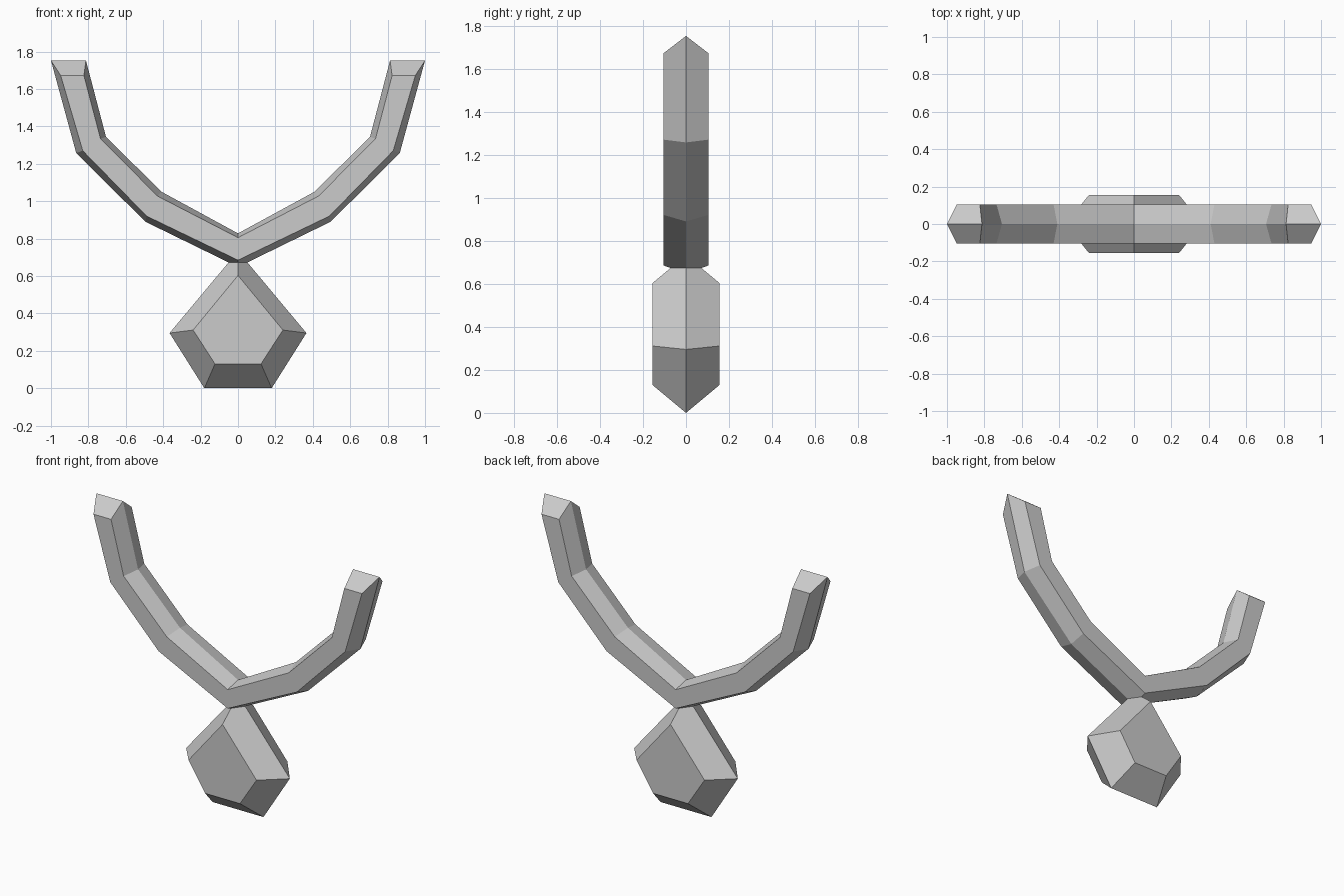
import bpy
import bmesh

cube = bpy.data.objects.get("Cube")
if cube:
    bpy.data.objects.remove(cube, do_unlink=True)

JOIN_Z = 0.673  # level where the band rests on the pendant

grey = bpy.data.materials.new("plain grey")
grey.use_nodes = True
colour = (0.6, 0.6, 0.6, 1)
grey.diffuse_color = colour
grey.node_tree.nodes["Principled BSDF"].inputs["Base Color"].default_value = colour


def mirrored(points):
    """Complete a half outline that starts on the centre line."""
    return [(-x, z) for x, z in reversed(points[1:])] + points


def finish(bm, name, cut_normal):
    """Trim flat at the join, close the cut and make a flat shaded object."""
    geom = bm.verts[:] + bm.edges[:] + bm.faces[:]
    bmesh.ops.bisect_plane(bm, geom=geom, plane_co=(0, 0, JOIN_Z),
                           plane_no=cut_normal, clear_outer=True)
    bmesh.ops.holes_fill(bm, edges=[e for e in bm.edges if e.is_boundary])
    bmesh.ops.recalc_face_normals(bm, faces=bm.faces[:])
    mesh = bpy.data.meshes.new(name)
    bm.to_mesh(mesh)
    bm.free()
    mesh.materials.append(grey)
    bpy.context.collection.objects.link(bpy.data.objects.new(name, mesh))


# Neck band: outer and inner ridges plus the edges of its flat front and back
outer_ridge = mirrored([(0, 0.648), (0.495, 0.89), (0.865, 1.257), (1, 1.752)])
outer_edge = mirrored([(0, 0.685), (0.488, 0.92), (0.83, 1.27), (0.948, 1.672)])
inner_edge = mirrored([(0, 0.805), (0.43, 1.027), (0.735, 1.333), (0.824, 1.672)])
inner_ridge = mirrored([(0, 0.828), (0.41, 1.051), (0.706, 1.345), (0.813, 1.752)])
depth = 0.104
rails = [(outer_ridge, 0), (outer_edge, -depth), (inner_edge, -depth),
         (inner_ridge, 0), (inner_edge, depth), (outer_edge, depth)]

bm = bmesh.new()
lines = [[bm.verts.new((x, y, z)) for x, z in rail] for rail, y in rails]
for a, b in zip(lines, lines[1:] + lines[:1]):
    for i in range(len(a) - 1):
        bm.faces.new((a[i], a[i + 1], b[i + 1], b[i]))
for end in (0, -1):
    tip = [line[end] for line in lines]
    bm.faces.new(tip[:4])
    bm.faces.new(tip[3:] + tip[:1])
finish(bm, "neck_band", (0, 0, -1))

# Pendant: five-sided gem with a wide girdle and flat front and back
girdle = [(0, 0.733), (0.366, 0.295), (0.18, 0), (-0.18, 0), (-0.366, 0.295)]
table = [(0, 0.603), (0.24, 0.311), (0.123, 0.13), (-0.123, 0.13), (-0.24, 0.311)]
bm = bmesh.new()
rim = [bm.verts.new((x, 0, z)) for x, z in girdle]
for y in (-0.156, 0.156):
    flat = [bm.verts.new((x, y, z)) for x, z in table]
    bm.faces.new(flat)
    for i in range(5):
        j = (i + 1) % 5
        bm.faces.new((rim[i], rim[j], flat[j], flat[i]))
finish(bm, "pendant_gem", (0, 0, 1))
